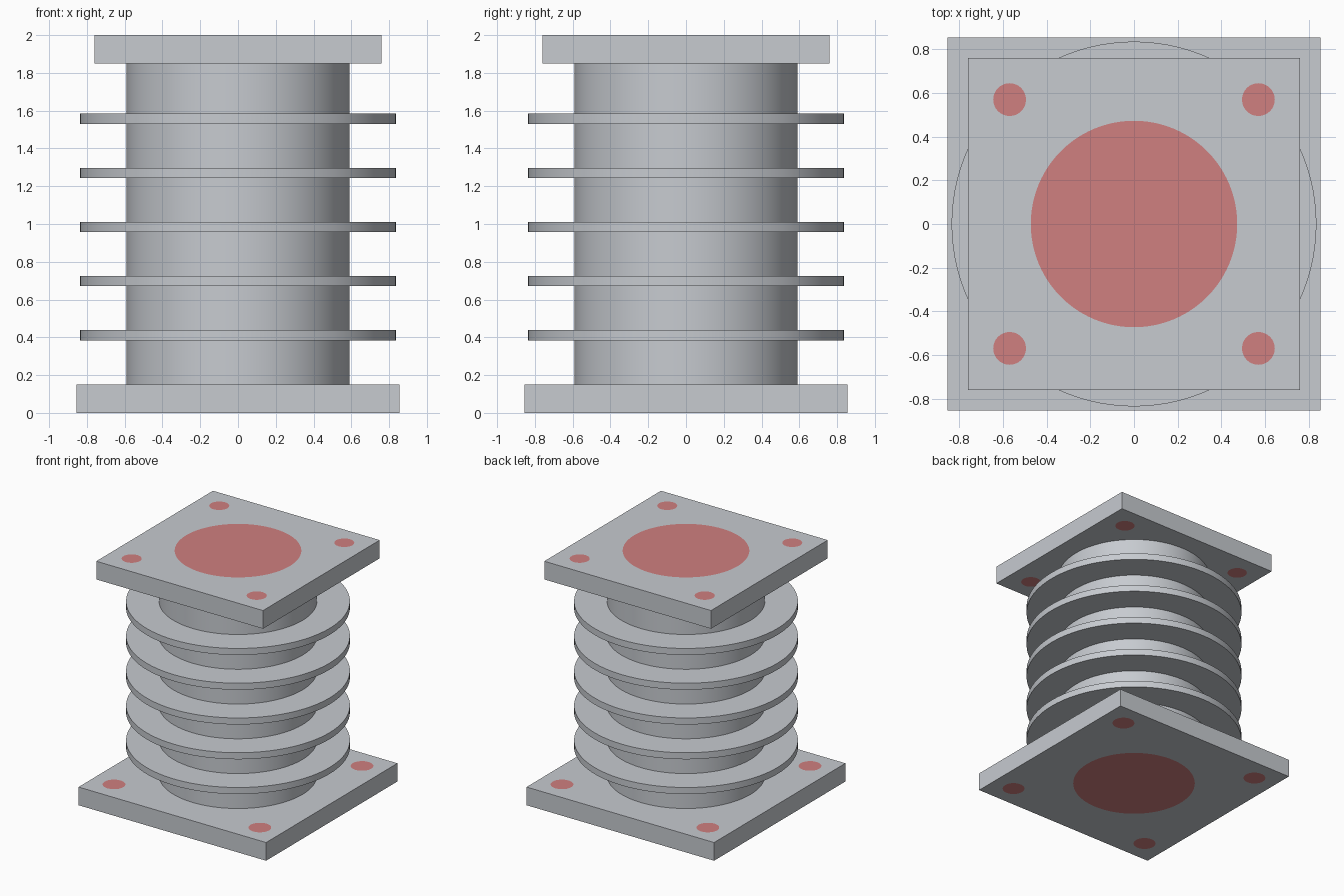
import bpy, bmesh, math

if "Cube" in bpy.data.objects:
    bpy.data.objects.remove(bpy.data.objects["Cube"])


def material(name, rgb):
    m = bpy.data.materials.new(name)
    m.diffuse_color = (*rgb, 1.0)
    m.use_nodes = True
    m.node_tree.nodes["Principled BSDF"].inputs["Base Color"].default_value = m.diffuse_color
    return m


GREY = material("cast grey", (0.57, 0.595, 0.63))
RED = material("port red", (0.63, 0.214, 0.214))
SEGMENTS = 96


def ring(bm, radius, cx, cy, z, count):
    verts = [bm.verts.new((cx + radius * math.cos(2 * math.pi * i / count),
                           cy + radius * math.sin(2 * math.pi * i / count), z))
             for i in range(count)]
    edges = [bm.edges.new((verts[i], verts[(i + 1) % count])) for i in range(count)]
    return verts, edges


def finish(name, bm):
    bmesh.ops.recalc_face_normals(bm, faces=bm.faces)
    mesh = bpy.data.meshes.new(name)
    bm.to_mesh(mesh)
    bm.free()
    mesh.materials.append(GREY)
    mesh.materials.append(RED)
    obj = bpy.data.objects.new(name, mesh)
    bpy.context.collection.objects.link(obj)
    return obj


def flange(name, half, z0, z1, bolt_offset, bolt_radius, bore_radius):
    """Square plate with flush red discs for the bore and four bolt holes."""
    bm = bmesh.new()
    corners = []
    for z, up in ((z0, -1), (z1, 1)):
        square = [bm.verts.new((sx * half, sy * half, z))
                  for sx, sy in ((-1, -1), (1, -1), (1, 1), (-1, 1))]
        edges = [bm.edges.new((square[i], square[(i + 1) % 4])) for i in range(4)]
        corners.append(square)
        discs = [ring(bm, bore_radius, 0, 0, z, SEGMENTS)]
        discs += [ring(bm, bolt_radius, sx * bolt_offset, sy * bolt_offset, z, 48)
                  for sx in (-1, 1) for sy in (-1, 1)]
        for _, disc_edges in discs:
            edges += disc_edges
        bmesh.ops.triangle_fill(bm, edges=edges, use_beauty=True, normal=(0, 0, up))
        for verts, _ in discs:
            bm.faces.new(verts).material_index = 1
    low, high = corners
    for i in range(4):
        j = (i + 1) % 4
        bm.faces.new((low[i], low[j], high[j], high[i]))
    return finish(name, bm)


def cylinder(name, radius, z0, z1):
    bpy.ops.mesh.primitive_cylinder_add(vertices=SEGMENTS, radius=radius,
                                        depth=z1 - z0, location=(0, 0, (z0 + z1) / 2))
    obj = bpy.context.object
    obj.name = name
    obj.data.materials.append(GREY)
    bpy.ops.object.shade_smooth_by_angle(angle=math.radians(30))
    return obj


# Square end plates
flange("base_flange", 0.855, 0.0, 0.15, 0.665, 0.085, 0.473)
flange("top_flange", 0.76, 1.85, 2.0, 0.57, 0.075, 0.473)

# Central barrel between the plates
cylinder("barrel", 0.59, 0.15, 1.85)

# Evenly spaced cooling fins
for k in range(5):
    z = 0.411 + 0.2865 * k
    cylinder(f"cooling_fin_{k + 1}", 0.836, z - 0.027, z + 0.027)
